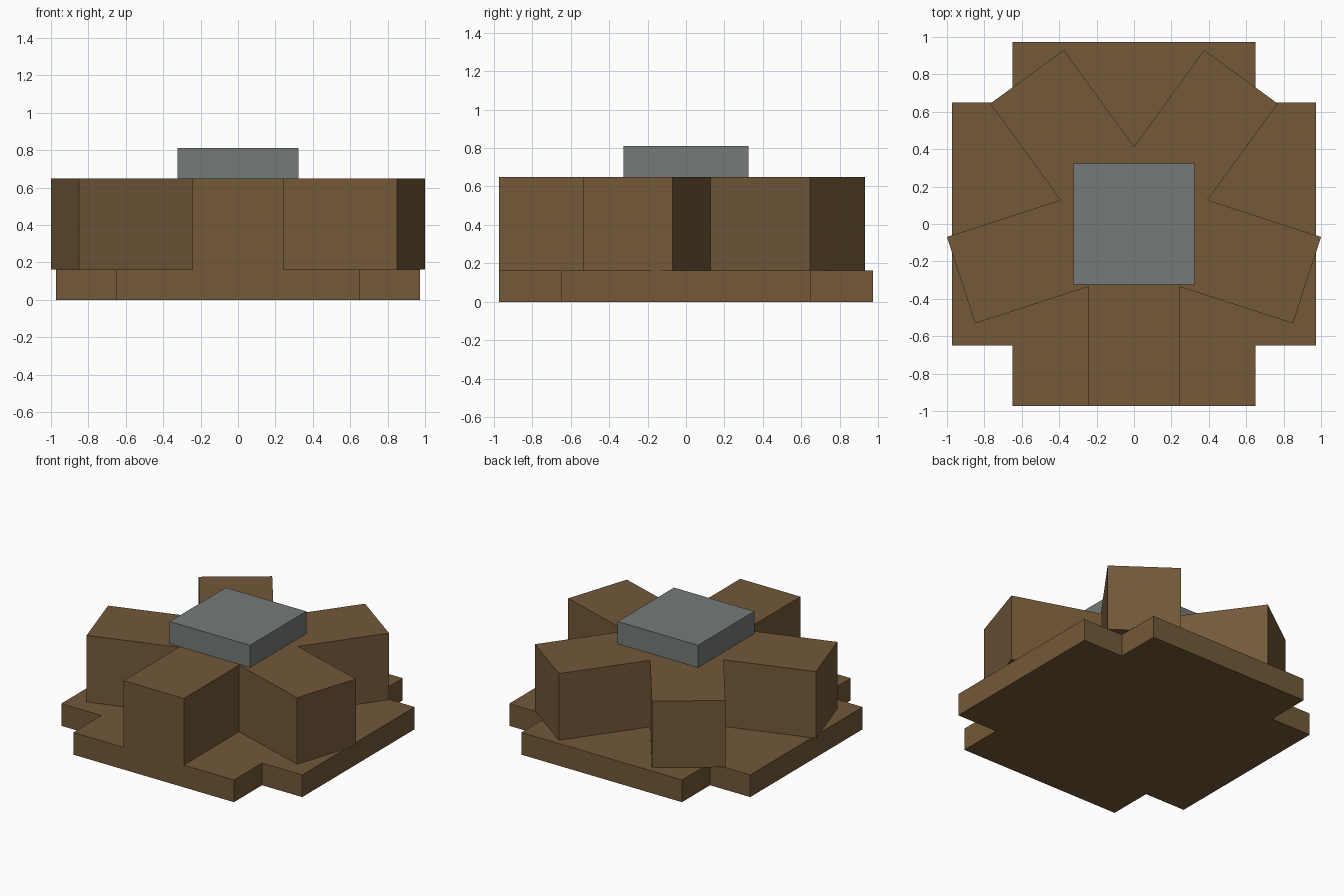
import bpy, bmesh, math

if "Cube" in bpy.data.objects:
    bpy.data.objects.remove(bpy.data.objects["Cube"])

U = 0.1621  # module that all parts are sized by


def material(name, srgb):
    m = bpy.data.materials.new(name)
    m.diffuse_color = [((c / 255 + 0.055) / 1.055) ** 2.4 for c in srgb] + [1]
    m.use_nodes = True
    m.node_tree.nodes["Principled BSDF"].inputs["Base Color"].default_value = m.diffuse_color
    return m


def prism(name, outline, z0, z1, mat):
    """Extrude a closed xy outline from z0 to z1."""
    bm = bmesh.new()
    face = bm.faces.new([bm.verts.new((x, y, z0)) for x, y in outline])
    ext = bmesh.ops.extrude_face_region(bm, geom=[face])["geom"]
    verts = [v for v in ext if isinstance(v, bmesh.types.BMVert)]
    bmesh.ops.translate(bm, verts=verts, vec=(0, 0, z1 - z0))
    bmesh.ops.recalc_face_normals(bm, faces=bm.faces)
    mesh = bpy.data.meshes.new(name)
    bm.to_mesh(mesh)
    bm.free()
    mesh.materials.append(mat)
    bpy.context.collection.objects.link(bpy.data.objects.new(name, mesh))


def arms(count, start, inner, outer, half):
    """Outline of evenly spaced square-ended arms, turning counterclockwise."""
    pts = []
    for i in range(count):
        a = start + i * math.tau / count
        c, s = math.cos(a), math.sin(a)
        for r, t in ((inner, -half), (outer, -half), (outer, half)):
            pts.append((r * c - t * s, r * s + t * c))
    return pts


brown = material("brown", (115, 89, 57))
grey = material("grey", (117, 122, 119))

# Notched base plate
prism("base_plate", arms(4, -math.pi / 2, 4 * U, 6 * U, 4 * U), 0, U, brown)

# Five-armed star block, inner corners where neighbouring arms meet
half = 1.5 * U
prism("star_block", arms(5, -math.pi / 2, half / math.tan(math.pi / 5), 6 * U, half),
      U, 4 * U, brown)

# Square cap
prism("top_cap", [(-2 * U, -2 * U), (2 * U, -2 * U), (2 * U, 2 * U), (-2 * U, 2 * U)],
      4 * U, 5 * U, grey)
